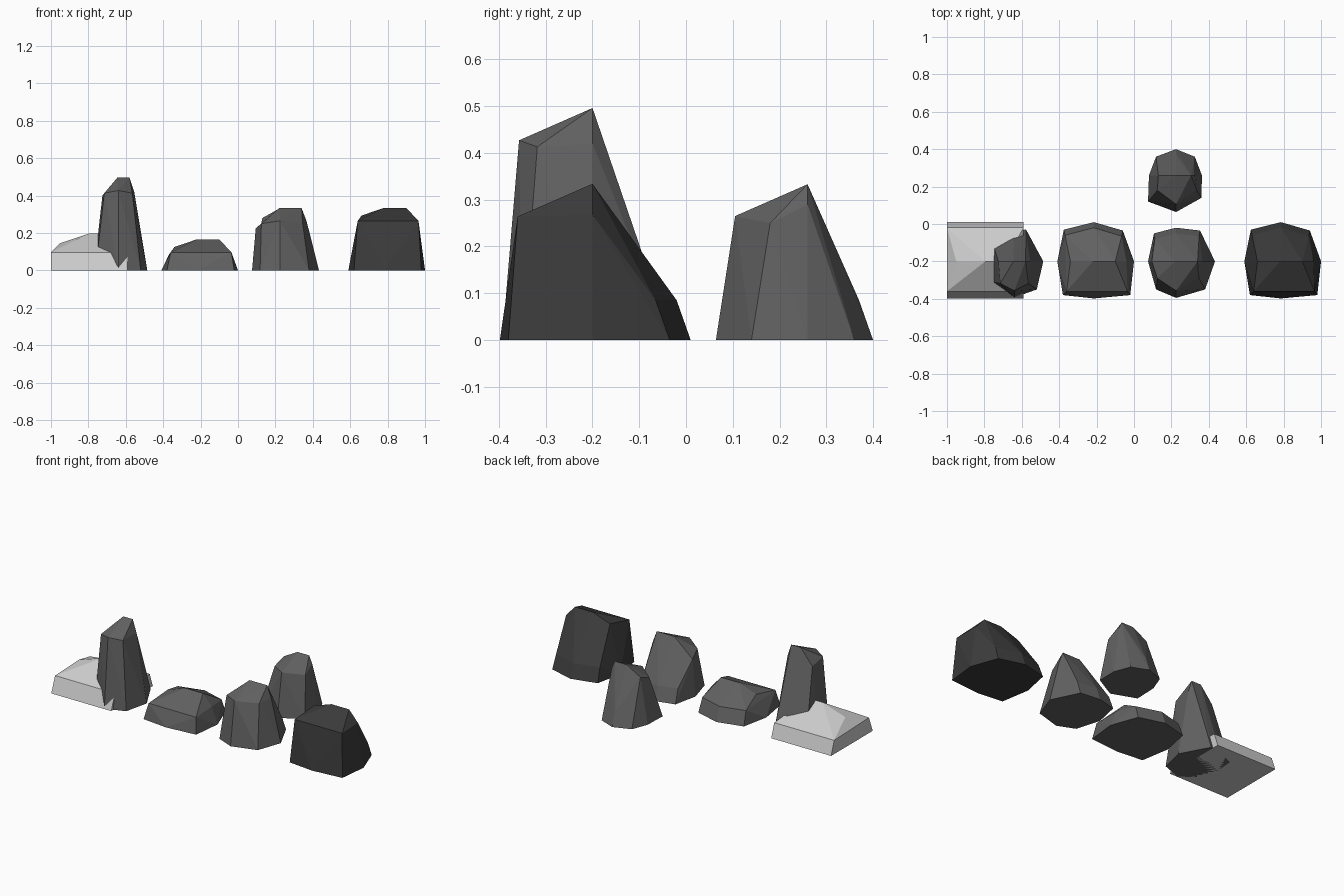
import bpy, bmesh, math

if "Cube" in bpy.data.objects:
    bpy.data.objects.remove(bpy.data.objects["Cube"])


def grey(name, v):
    m = bpy.data.materials.new(name)
    m.diffuse_color = (v, v, v, 1)
    m.use_nodes = True
    m.node_tree.nodes["Principled BSDF"].inputs["Base Color"].default_value = m.diffuse_color
    return m


MID, DARK, PALE = grey("mid_grey", 0.12), grey("dark_grey", 0.045), grey("pale_grey", 0.6)


def rock(name, cx, cy, back, front, shoulder, ridge, mat):
    """Faceted rock: footprint, low back ring, front shoulder and a ridge across the middle."""
    pts = [(x, y, 0) for x, y in back + front]
    pts += [(x * 0.96, y - 0.03, 0.085) for x, y in back[1:-1]]
    pts += shoulder + [(x, 0, z) for x, z in ridge]
    bm = bmesh.new()
    for x, y, z in pts:
        bm.verts.new((cx + x, cy + y, z))
    res = bmesh.ops.convex_hull(bm, input=bm.verts[:])
    loose = [v for v in bm.verts if not v.link_faces]
    bmesh.ops.delete(bm, geom=loose, context='VERTS')
    bmesh.ops.dissolve_limit(bm, angle_limit=math.radians(3), verts=bm.verts[:], edges=bm.edges[:])
    bmesh.ops.recalc_face_normals(bm, faces=bm.faces[:])
    me = bpy.data.meshes.new(name)
    bm.to_mesh(me)
    bm.free()
    me.materials.append(mat)
    ob = bpy.data.objects.new(name, me)
    bpy.context.collection.objects.link(ob)


# Broad boulders: the same footprint, one low and one raised
broad_back = [(-.195, 0), (-.16, .17), (0, .21), (.155, .165), (.215, 0)]
broad_front = [(.195, -.18), (0, -.198), (-.165, -.18)]
for name, cx, lift, mat in (("low_boulder", -.215, 0, MID), ("dark_boulder", .785, .168, DARK)):
    rock(name, cx, -.2, broad_back, broad_front,
         [(x, -.16, .096 + lift) for x in (-.145, 0, .18)],
         [(-.125, .125 + lift), (-.005, .166 + lift), (.115, .166 + lift), (.175, .1 + lift)], mat)

# Middle rock
rock("middle_rock", .225, -.2,
     [(-.15, 0), (-.118, .15), (0, .18), (.128, .165), (.208, 0)],
     [(.155, -.15), (0, -.195), (-.107, -.15)],
     [(-.1, -.09, .25), (0, -.157, .265), (.12, -.085, .255)],
     [(-.13, .225), (-.005, .333), (.115, .333), (.142, .262)], MID)

# Rear rock
rock("rear_rock", .225, .26,
     [(-.145, 0), (-.107, .1), (0, .14), (.1, .1), (.138, 0)],
     [(.136, -.12), (0, -.196), (-.15, -.14)],
     [(-.1, -.08, .25), (0, -.155, .265), (.11, -.08, .25)],
     [(-.095, .28), (0, .333), (.08, .333), (.1, .29)], MID)

# Tall standing rock
rock("tall_rock", -.64, -.2,
     [(-.13, 0), (-.12, .11), (0, .165), (.063, .17), (.155, 0)],
     [(.12, -.15), (0, -.193), (-.122, -.11)],
     [(-.075, -.118, .413), (0, -.157, .427), (.075, -.118, .413)],
     [(-.085, .40), (-.005, .496), (.06, .496), (.085, .42)], MID)

# Pale flat slab with square footprint
rock("pale_slab", -.795, -.2,
     [(-.205, 0), (-.205, .21), (0, .21), (.205, .21), (.205, 0)],
     [(.205, -.197), (-.205, -.197)],
     [(x, y, z) for x in (-.205, .205) for y, z in ((-.16, .096), (.18, .085))],
     [(-.155, .146), (0, .197), (.1, .197), (.155, .146)], PALE)
